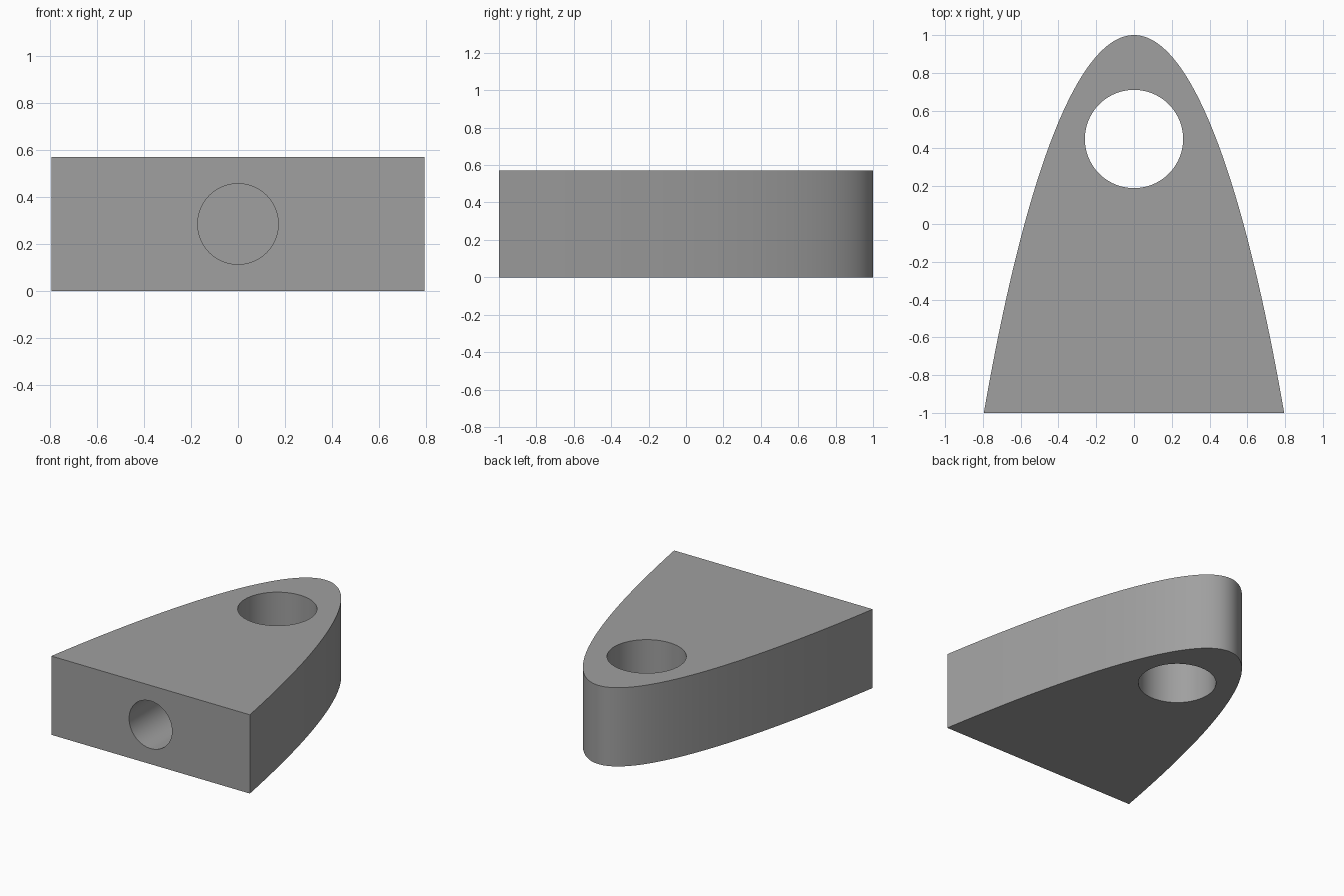
import bpy, bmesh, math

if "Cube" in bpy.data.objects:
    bpy.data.objects.remove(bpy.data.objects["Cube"])

HEIGHT = 0.57
grey = bpy.data.materials.new("mid grey")
grey.diffuse_color = (0.35, 0.35, 0.35, 1)
grey.use_nodes = True
grey.node_tree.nodes["Principled BSDF"].inputs["Base Color"].default_value = grey.diffuse_color


def prism(name, outline, height):
    """Extrude a flat outline upwards from z = 0."""
    bm = bmesh.new()
    face = bm.faces.new([bm.verts.new((x, y, 0)) for x, y in outline])
    ext = bmesh.ops.extrude_face_region(bm, geom=[face])
    top = [g for g in ext["geom"] if isinstance(g, bmesh.types.BMVert)]
    bmesh.ops.translate(bm, verts=top, vec=(0, 0, height))
    bmesh.ops.recalc_face_normals(bm, faces=bm.faces)
    mesh = bpy.data.meshes.new(name)
    bm.to_mesh(mesh)
    bm.free()
    obj = bpy.data.objects.new(name, mesh)
    bpy.context.collection.objects.link(obj)
    mesh.materials.append(grey)
    return obj


def drill(body, name, radius, depth, location, rotation):
    """Subtract a cylinder from the body."""
    bpy.ops.mesh.primitive_cylinder_add(vertices=96, radius=radius, depth=depth,
                                        location=location, rotation=rotation)
    cutter = bpy.context.object
    cutter.name = name
    cutter.data.materials.append(grey)
    mod = body.modifiers.new(name, "BOOLEAN")
    mod.operation = "DIFFERENCE"
    mod.solver = "EXACT"
    mod.object = cutter
    bpy.context.view_layer.objects.active = body
    bpy.ops.object.modifier_apply(modifier=mod.name)
    bpy.data.objects.remove(cutter)


# Block with a parabola-like nose, points packed closer around the tip
N = 48
outline = []
for i in range(-N, N + 1):
    t = 2 * (i / N) ** 2
    outline.append((math.copysign(math.sqrt(0.356 * t - 0.02 * t * t), i), 1 - t))
block = prism("bracket_block", outline, HEIGHT)

# Vertical through hole near the nose
drill(block, "pin_hole", 0.26, 2, (0, 0.45, HEIGHT / 2), (0, 0, 0))

# Blind hole in the flat front face
DEPTH = 0.85
drill(block, "screw_hole", 0.172, DEPTH + 0.2,
      (0, -1 + (DEPTH - 0.2) / 2, HEIGHT / 2), (math.pi / 2, 0, 0))

# Smooth curved walls, sharp rims
bpy.ops.object.select_all(action="DESELECT")
block.select_set(True)
bpy.context.view_layer.objects.active = block
bpy.ops.object.shade_smooth_by_angle(angle=math.radians(30))
